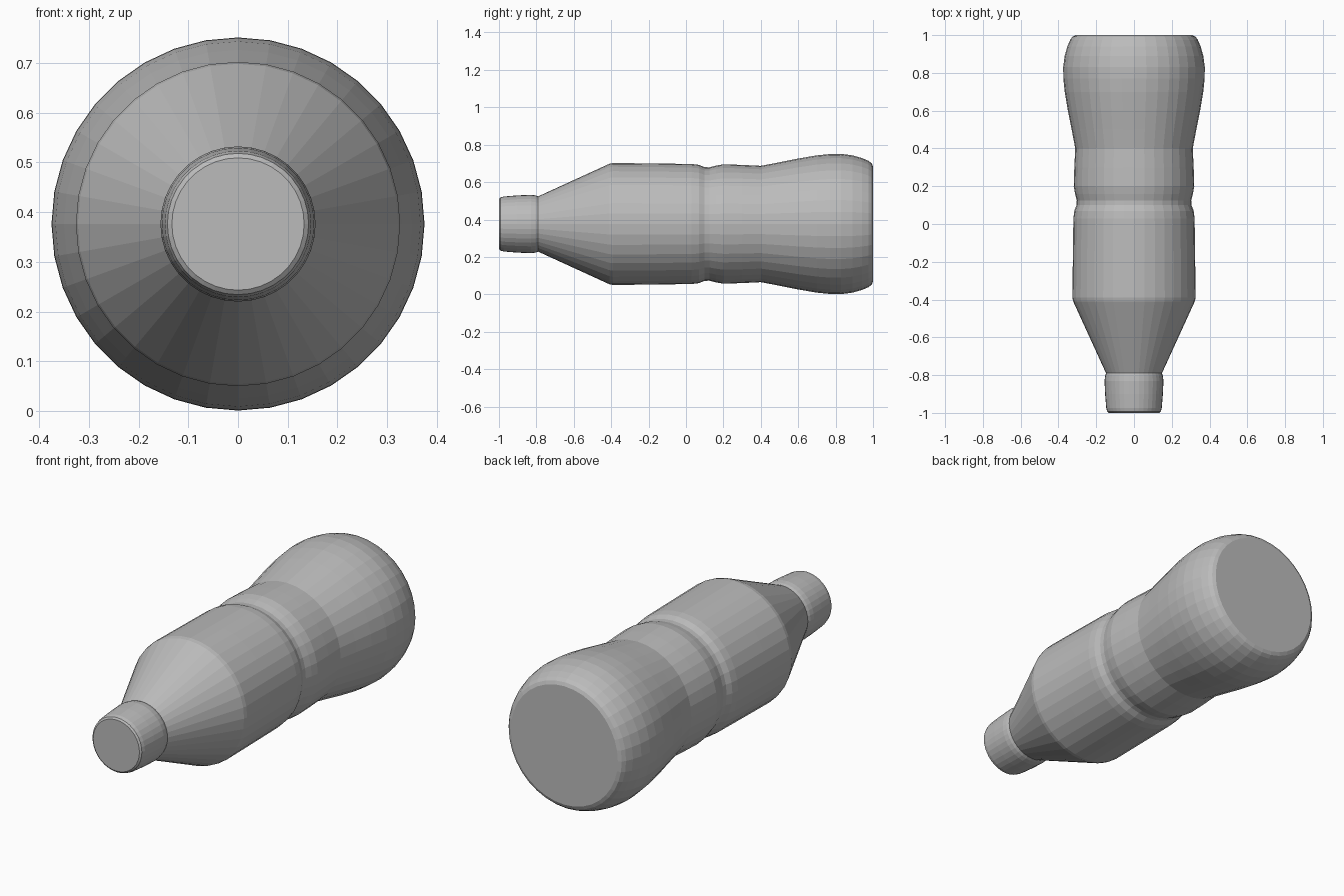
import bpy, bmesh
from math import cos, sin, pi

SIDES = 36
AXIS_Z = 0.376

cube = bpy.data.objects.get("Cube")
if cube:
    bpy.data.objects.remove(cube, do_unlink=True)

grey = bpy.data.materials.new("plain_grey")
grey.use_nodes = True
colour = (0.5, 0.5, 0.5, 1)
grey.diffuse_color = colour
grey.node_tree.nodes["Principled BSDF"].inputs["Base Color"].default_value = colour


def lathe(name, profile, close_front=False, close_back=False):
    """Turn a list of (y, radius) points around the lengthwise axis."""
    bm = bmesh.new()
    rings = []
    for y, r in profile:
        angles = [2 * pi * k / SIDES for k in range(SIDES)]
        rings.append([bm.verts.new((r * cos(a), y, AXIS_Z + r * sin(a))) for a in angles])
    for near, far in zip(rings, rings[1:]):
        for j in range(SIDES):
            k = (j + 1) % SIDES
            bm.faces.new((near[j], far[j], far[k], near[k]))
    if close_front:
        bm.faces.new(rings[0])
    if close_back:
        bm.faces.new(rings[-1][::-1])
    mesh = bpy.data.meshes.new(name)
    bm.to_mesh(mesh)
    bm.free()
    mesh.materials.append(grey)
    obj = bpy.data.objects.new(name, mesh)
    bpy.context.collection.objects.link(obj)
    return obj


# Screw cap with softened front rim
lathe("bottle_cap", [
    (-1.0, 0.133), (-0.993, 0.142), (-0.975, 0.147), (-0.9, 0.153),
    (-0.83, 0.156), (-0.805, 0.153), (-0.79, 0.148),
], close_front=True)

# Shoulder cone, upper body, grip groove, waist and bulging base
lathe("bottle_body", [
    (-0.79, 0.148), (-0.6, 0.235), (-0.41, 0.322), (-0.39, 0.326),
    (-0.2, 0.324), (0.03, 0.321), (0.07, 0.316), (0.1, 0.304), (0.125, 0.303),
    (0.16, 0.312), (0.2, 0.319), (0.3, 0.316), (0.4, 0.311), (0.5, 0.33),
    (0.6, 0.35), (0.7, 0.367), (0.77, 0.374), (0.83, 0.375), (0.89, 0.367),
    (0.94, 0.353), (0.975, 0.338), (0.992, 0.325), (1.0, 0.308),
], close_back=True)
